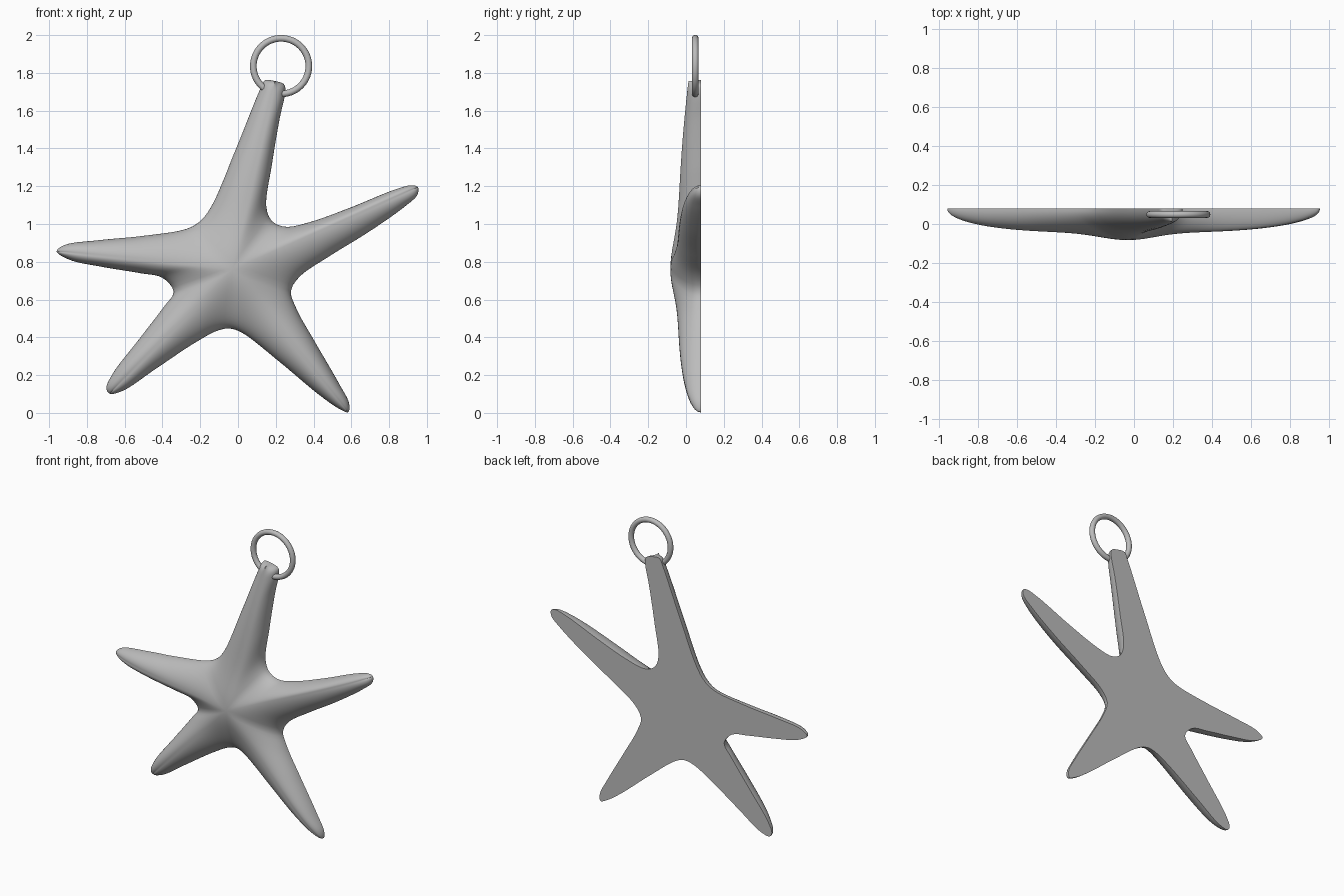
import bpy, bmesh, math
from mathutils import Vector

old = bpy.data.objects.get("Cube")
if old:
    bpy.data.objects.remove(old, do_unlink=True)

metal = bpy.data.materials.new("soft_grey")
metal.use_nodes = True
GREY = (0.5, 0.5, 0.5, 1)
metal.diffuse_color = GREY
metal.node_tree.nodes["Principled BSDF"].inputs["Base Color"].default_value = GREY

CENTRE = Vector((-0.03, 0.76))
BACK = 0.08          # y of the flat back
RIBS, ARC = 40, 14   # steps along each half arm, steps from ridge to rim

# Each arm: valley before it, first side, tip, second side (x, z); blunt end or not
ARMS = [
    ((.18, 1.015), [(.15, 1.09), (.18, 1.317), (.22, 1.555), (.25, 1.70), (.245, 1.738)],
     (.195, 1.757), [(.142, 1.76), (.12, 1.72), (-.01, 1.4), (-.14, 1.095), (-.2, 1.015)], True),
    ((-.27, .975), [(-.52, .935), (-.73, .915), (-.92, .888)],
     (-.96, .855), [(-.89, .81), (-.73, .775), (-.52, .74), (-.40, .715)], False),
    ((-.34, .64), [(-.39, .565), (-.52, .395), (-.665, .205), (-.697, .13)],
     (-.68, .102), [(-.61, .117), (-.44, .23), (-.23, .37), (-.11, .435)], False),
    ((-.045, .447), [(.02, .425), (.22, .27), (.43, .095), (.535, .022)],
     (.583, .004), [(.588, .05), (.535, .155), (.405, .38), (.31, .55)], False),
    ((.28, .645), [(.325, .72), (.485, .83), (.695, .96), (.88, 1.09), (.95, 1.155)],
     (.952, 1.195), [(.92, 1.205), (.83, 1.182), (.59, 1.085), (.38, 1.01), (.25, .985)], False),
]


def smooth_path(points, start, stop, steps=16):
    """Catmull-Rom samples of a closed loop between two of its points."""
    path = []
    for i in range(start, stop):
        a, b, c, d = (points[(i + k) % len(points)] for k in (-1, 0, 1, 2))
        # centripetal knot spacing keeps uneven points free of wiggles
        ab, bc, cd = (max((q - p).length ** .5, 1e-4) for p, q in ((a, b), (b, c), (c, d)))
        m1 = bc * ((b - a) / ab - (c - a) / (ab + bc) + (c - b) / bc)
        m2 = bc * ((c - b) / bc - (d - b) / (bc + cd) + (d - c) / cd)
        for s in range(steps):
            t = s / steps
            path.append(b * (2*t**3 - 3*t*t + 1) + m1 * (t**3 - 2*t*t + t)
                        + c * (3*t*t - 2*t**3) + m2 * (t**3 - t*t))
    return path + [points[stop % len(points)]]


def resample(path, fractions):
    """Points at the given fractions of the path length."""
    lengths = [0]
    for p, q in zip(path, path[1:]):
        lengths.append(lengths[-1] + (q - p).length)
    result, i = [], 0
    for f in fractions:
        goal = f * lengths[-1]
        while i < len(path) - 2 and lengths[i + 1] < goal:
            i += 1
        t = (goal - lengths[i]) / (lengths[i + 1] - lengths[i])
        result.append(path[i].lerp(path[i + 1], min(t, 1)))
    return result


def finish(obj, angle):
    obj.data.materials.append(metal)
    bpy.ops.object.select_all(action='DESELECT')
    obj.select_set(True)
    bpy.context.view_layer.objects.active = obj
    bpy.ops.object.shade_smooth_by_angle(angle=math.radians(angle))


# Star body: elliptical ribs from each arm's ridge down to the outline
loop, marks = [], []
for valley, side_a, tip, side_b, blunt in ARMS:
    first = len(loop)
    loop += [Vector(p) for p in [valley, *side_a, tip, *side_b]]
    marks.append((first, first + 1 + len(side_a), len(loop), Vector(tip), blunt))

fractions = [1 - (1 - i / RIBS) ** 1.5 for i in range(RIBS + 1)]
bm = bmesh.new()
rim = []


def rib(edge, u, tip, blunt):
    ridge = CENTRE.lerp(tip, u)
    height = .125 - .058 * u * u if blunt else .125 * math.sqrt(max(0, 1 - u ** 3))
    verts = []
    for k in range(ARC + 1):
        angle = math.pi / 2 * k / ARC
        p = ridge.lerp(edge, math.sin(angle))
        dome = .038 * math.exp(-((p - CENTRE).length / .2) ** 2)
        verts.append(bm.verts.new((p.x, BACK - math.cos(angle) * (height + dome), p.y)))
    return verts


for first, top, last, tip, blunt in marks:
    up = resample(smooth_path(loop, first, top), fractions)
    down = resample(smooth_path(loop, top, last)[::-1], fractions)
    rows = [rib(p, u, tip, blunt) for p, u in zip(up, fractions)]
    rows += [rib(p, u, tip, blunt) for p, u in list(zip(down, fractions))[-2::-1]]
    for r, s in zip(rows, rows[1:]):
        for k in range(ARC):
            bm.faces.new((r[k], r[k + 1], s[k + 1], s[k]))
    rim += [r[-1] for r in rows[:-1]]

bm.faces.new(rim)    # flat back
bmesh.ops.remove_doubles(bm, verts=bm.verts, dist=0.0004)
bmesh.ops.dissolve_degenerate(bm, edges=bm.edges, dist=0.0002)
bmesh.ops.recalc_face_normals(bm, faces=bm.faces)
mesh = bpy.data.meshes.new("star_body")
bm.to_mesh(mesh)
bm.free()
star = bpy.data.objects.new("star_body", mesh)
bpy.context.collection.objects.link(star)
finish(star, 50)

# Hanging ring through the top arm
bpy.ops.mesh.primitive_torus_add(major_radius=.147, minor_radius=.0175, major_segments=72,
                                 minor_segments=18, location=(.228, .049, 1.836),
                                 rotation=(math.pi / 2, 0, 0))
ring = bpy.context.object
ring.name = "hanging_ring"
finish(ring, 60)
